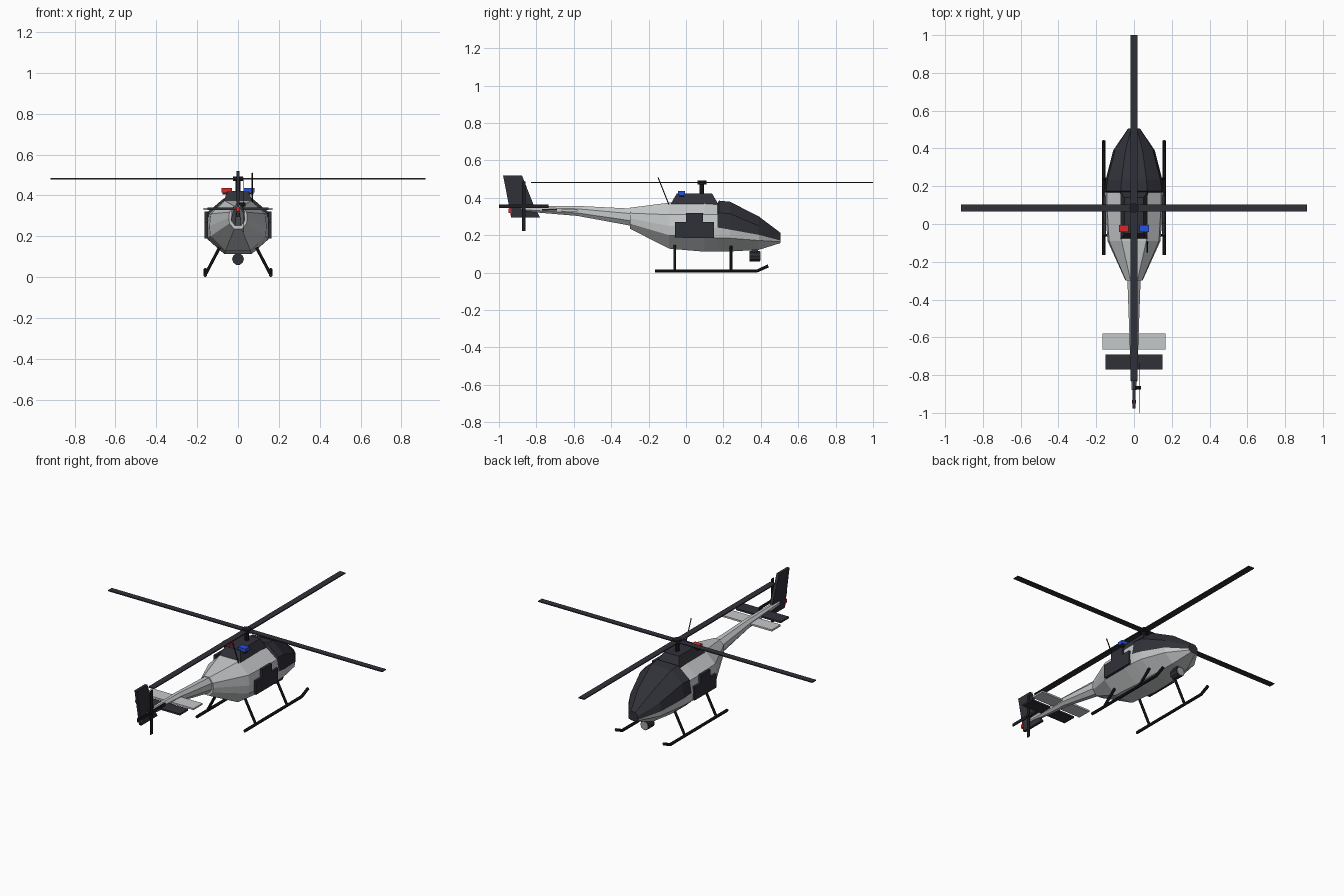
import bpy, bmesh, math
from mathutils import Vector

if "Cube" in bpy.data.objects:
    bpy.data.objects.remove(bpy.data.objects["Cube"])


def material(name, rgb):
    m = bpy.data.materials.new(name)
    m.diffuse_color = (*rgb, 1)
    m.use_nodes = True
    m.node_tree.nodes["Principled BSDF"].inputs["Base Color"].default_value = m.diffuse_color
    return m


GREY = material("light grey paint", (0.56, 0.58, 0.59))
DARK = material("dark slate", (0.03, 0.03, 0.04))
BLACK = material("black metal", (0.013, 0.013, 0.016))
LENS = material("lens grey", (0.35, 0.36, 0.37))
RED = material("red light", (0.7, 0.02, 0.02))
BLUE = material("blue light", (0.02, 0.08, 0.75))


def finish(bm, name, *mats):
    bmesh.ops.recalc_face_normals(bm, faces=bm.faces)
    mesh = bpy.data.meshes.new(name)
    bm.to_mesh(mesh)
    bm.free()
    for m in mats:
        mesh.materials.append(m)
    ob = bpy.data.objects.new(name, mesh)
    bpy.context.collection.objects.link(ob)
    return ob


def loft(name, rings, *mats):
    """Skin closed rings of points and cap both ends."""
    bm = bmesh.new()
    rows = [[bm.verts.new(p) for p in r] for r in rings]
    n = len(rows[0])
    for a, b in zip(rows, rows[1:]):
        for i in range(n):
            j = (i + 1) % n
            bm.faces.new((a[i], a[j], b[j], b[i]))
    bm.faces.new(rows[0])
    bm.faces.new(rows[-1])
    return finish(bm, name, *mats)


def box(name, x, y, z, mat):
    ring = lambda h: [(x[0], y[0], h), (x[1], y[0], h), (x[1], y[1], h), (x[0], y[1], h)]
    return loft(name, [ring(z[0]), ring(z[1])], mat)


def plate(name, outline, x0, x1, mat):
    """Extrude a (y, z) outline between two x positions."""
    return loft(name, [[(x, y, z) for y, z in outline] for x in (x0, x1)], mat)


def tube(name, path, r, mat, sides=8):
    pts = [Vector(p) for p in path]
    rings = []
    for i, p in enumerate(pts):
        d = (pts[min(i + 1, len(pts) - 1)] - pts[max(i - 1, 0)]).normalized()
        u = d.orthogonal().normalized() if abs(d.x) > 0.9 else d.cross(Vector((1, 0, 0))).normalized()
        v = d.cross(u)
        rings.append([p + r * (math.cos(t) * u + math.sin(t) * v)
                      for t in (2 * math.pi * (k + 0.5) / sides for k in range(sides))])
    return loft(name, rings, mat)


# Fuselage: y, then half widths and heights for belly, chine, belt, shoulder, roof
stations = [
    (-0.30, (.018, .235), (.042, .262), (.045, .29), (.042, .318), (.018, .347)),
    (-0.09, (.062, .128), (.135, .20), (.14, .25), (.132, .31), (.065, .374)),
    (0.10, (.066, .112), (.15, .188), (.155, .24), (.143, .31), (.068, .372)),
    (0.168, (.066, .112), (.15, .186), (.155, .24), (.143, .31), (.068, .368)),
    (0.176, (.066, .112), (.15, .186), (.156, .24), (.147, .32), (.07, .385)),
    (0.235, (.065, .113), (.145, .184), (.15, .23), (.14, .315), (.066, .379)),
    (0.39, (.05, .122), (.105, .172), (.11, .202), (.10, .25), (.045, .30)),
    (0.505, (.015, .158), (.03, .165), (.032, .172), (.03, .193), (.015, .213)),
]
rings = []
for y, *half in stations:
    rings.append([(x, y, z) for x, z in half] + [(-x, y, z) for x, z in reversed(half)])
body = loft("fuselage", rings, GREY, DARK)
# Canopy: every face ahead of the cabin and above the belt line
for f in body.data.polygons:
    zs = sorted((body.data.vertices[i].co for i in f.vertices), key=lambda c: c.z)
    belt = 0.24 - max(0, f.center.y - 0.18) * 0.21
    if f.center.y > 0.169 and f.center.z > belt + 0.005:
        f.material_index = 1

# Tail boom
boom = []
for y, r, z, h in ((-0.29, .038, .296, .05), (-0.58, .027, .33, .029), (-0.88, .014, .343, .016)):
    boom.append([(r * math.cos(t), y, z + h * math.sin(t))
                 for t in (math.pi / 4 * (k + 0.5) for k in range(8))])
loft("tail_boom", boom, GREY)

# Engine cowling and rotor mast
rect = lambda w, y0, y1, z: [(-w, y0, z), (w, y0, z), (w, y1, z), (-w, y1, z)]
loft("engine_cowling", [rect(.075, -.082, .172, .35), rect(.072, -.08, .17, .37),
                        rect(.05, -.05, .14, .422)], DARK)
tube("rotor_mast", [(0, .085, .41), (0, .085, .48)], .013, BLACK)
tube("rotor_hub", [(0, .085, .47), (0, .085, .492)], .026, BLACK)

# Main rotor blades
box("main_blade_across", (-.917, .917), (.067, .103), (.478, .484), DARK)
box("main_blade_along", (-.019, .019), (-.83, 1.0), (.478, .484), DARK)

# Stabilisers, fin and tail rotor
box("front_stabiliser", (-.168, .168), (-.665, -.58), (.328, .338), GREY)
box("rear_stabiliser", (-.15, .15), (-.77, -.69), (.331, .341), DARK)
plate("tail_fin", [(-.978, .52), (-.877, .52), (-.81, .35), (-.78, .295), (-.935, .295), (-.945, .35)],
      -.008, .008, DARK)
tube("tail_rotor_hub", [(0, -.867, .355), (.037, -.867, .355)], .011, BLACK)
box("tail_blade_vertical", (.026, .03), (-.877, -.857), (.222, .488), BLACK)
box("tail_blade_level", (.026, .03), (-1.0, -.734), (.346, .364), BLACK)
box("tail_light", (-.011, .011), (-.95, -.932), (.32, .342), RED)

# Roof lights and aerial
box("red_beacon", (-.08, -.03), (-.043, -.005), (.415, .436), RED)
box("blue_beacon", (.03, .08), (-.043, -.005), (.415, .436), BLUE)
box("beacon_bar", (-.075, .075), (-.036, -.012), (.405, .416), BLACK)
tube("aerial", [(.07, -.09, .36), (.07, -.15, .51)], .003, BLACK, 6)

# Camera pod under the nose
tube("camera_pod", [(0, .34, .088), (0, .395, .088)], .029, DARK, 10)
tube("camera_lens", [(0, .39, .088), (0, .399, .088)], .025, LENS, 10)
box("camera_mount", (-.015, .015), (.35, .385), (.09, .13), DARK)

# Side doors and landing skids, mirrored left and right
door = [(-.06, .188), (.15, .188), (.15, .27), (.09, .27), (.09, .32), (0, .32), (0, .27), (-.06, .27)]
for side, s in (("left", -1), ("right", 1)):
    plate(side + "_door", door, s * .148, s * .163, DARK)
    tube(side + "_skid", [(s * .16, -.165, .009), (s * .16, .38, .009), (s * .16, .44, .036)], .009, BLACK)
    for end, y in (("rear", -.06), ("front", .24)):
        tube(f"{side}_{end}_strut", [(s * .09, y, .145), (s * .16, y, .012)], .008, BLACK)
